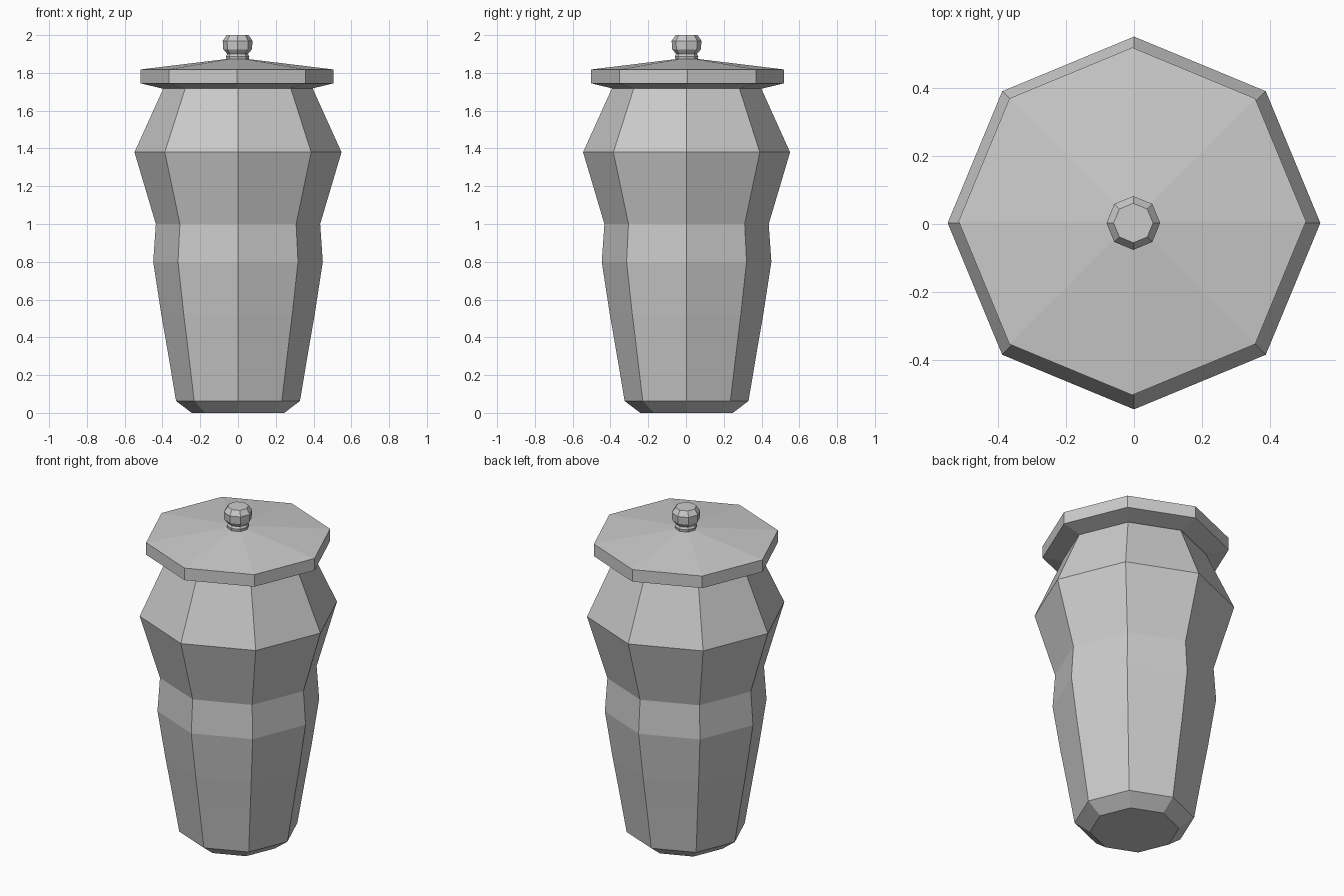
import bpy, bmesh
from math import cos, sin, pi

if "Cube" in bpy.data.objects:
    bpy.data.objects.remove(bpy.data.objects["Cube"], do_unlink=True)

SIDES = 8

grey = bpy.data.materials.new("plain grey")
grey.use_nodes = True
colour = (0.6, 0.6, 0.6, 1)
grey.diffuse_color = colour
grey.node_tree.nodes["Principled BSDF"].inputs["Base Color"].default_value = colour


def turned(name, profile, cx=0.0, cy=0.0):
    """Eight-sided flat-shaded solid from (radius, height) rings, capped at both ends."""
    bm = bmesh.new()
    rings = [[bm.verts.new((cx + r * cos(2 * pi * i / SIDES), cy + r * sin(2 * pi * i / SIDES), z))
              for i in range(SIDES)] for r, z in profile]
    for low, high in zip(rings, rings[1:]):
        for i in range(SIDES):
            j = (i + 1) % SIDES
            bm.faces.new((low[i], low[j], high[j], high[i]))
    bm.faces.new(rings[0][::-1])
    bm.faces.new(rings[-1])
    mesh = bpy.data.meshes.new(name)
    bm.to_mesh(mesh)
    bm.free()
    mesh.materials.append(grey)
    obj = bpy.data.objects.new(name, mesh)
    bpy.context.collection.objects.link(obj)
    return obj


# Jar body: chamfered foot, pinched waist, wide shoulder
turned("jar_body", [(0.245, 0), (0.328, 0.063), (0.378, 0.36), (0.406, 0.52), (0.449, 0.8),
                    (0.435, 1.0), (0.548, 1.38), (0.392, 1.725)], 0, 0.003)

# Lid: sloping underside, upright rim, shallow cone on top
turned("lid", [(0.40, 1.718), (0.511, 1.745), (0.511, 1.818), (0.06, 1.873)], -0.005, 0.008)

# Knob: collar, neck, faceted ball
turned("lid_knob", [(0.058, 1.865), (0.062, 1.888), (0.055, 1.9), (0.076, 1.925),
                    (0.079, 1.97), (0.058, 2.0)], -0.002, 0.003)
